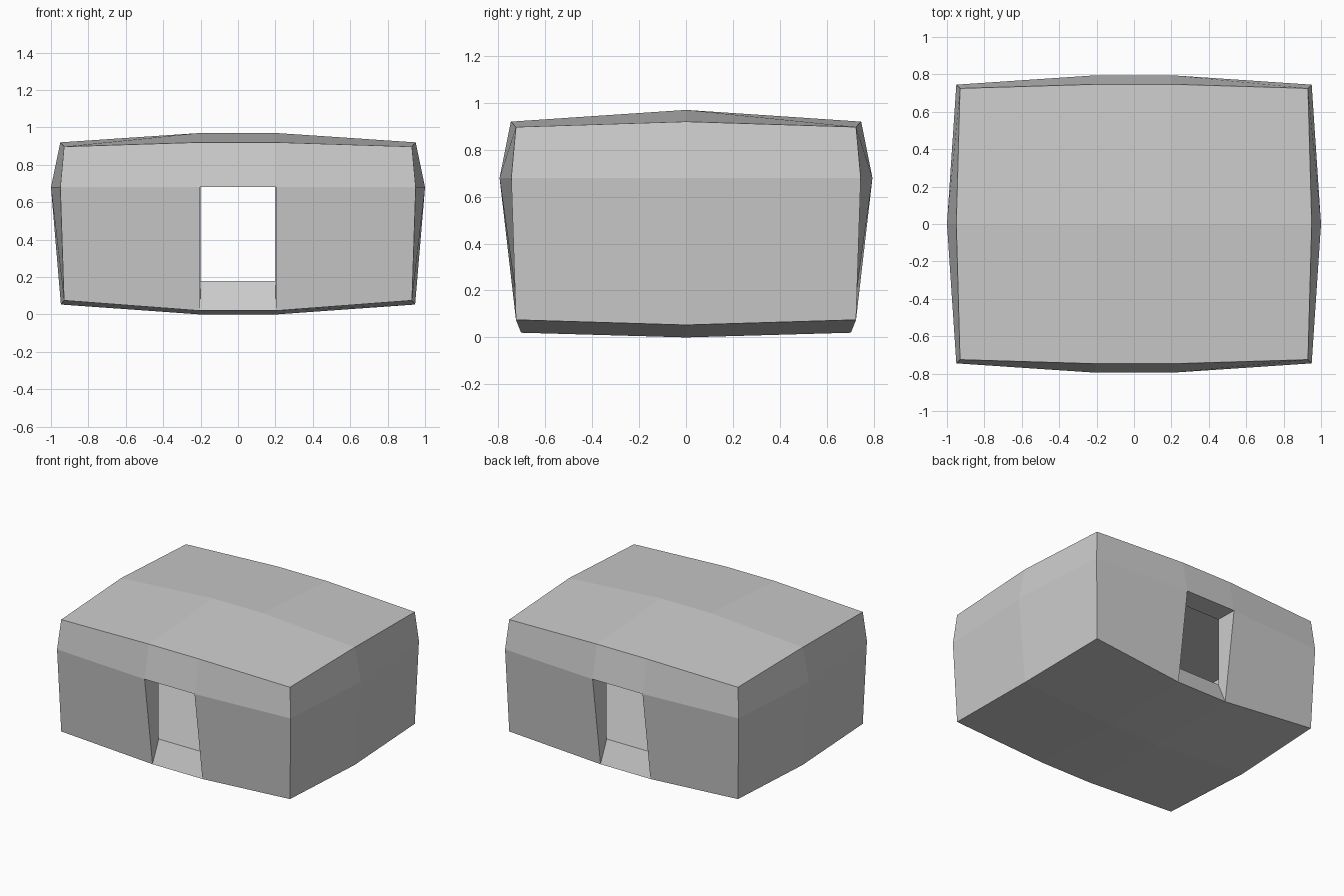
import bpy, bmesh

if "Cube" in bpy.data.objects:
    bpy.data.objects.remove(bpy.data.objects["Cube"])

# Outer skin, one quarter: (is_x_end, is_y_end, level) -> x, y, z
OUTER = {
    (1, 1, 0): (.93, .725, .075), (0, 1, 0): (.203, .703, .02),
    (1, 0, 0): (.947, 0, .053), (0, 0, 0): (.203, 0, 0),
    (1, 1, 1): (.95, .745, .68), (0, 1, 1): (.203, .795, .68),
    (1, 0, 1): (1, 0, .68),
    (1, 1, 2): (.93, .725, .897), (0, 1, 2): (.203, .747, .92),
    (1, 0, 2): (.95, 0, .92), (0, 0, 2): (.203, 0, .97),
}


def outer(i, j, k):
    x, y, z = OUTER[(int(i in (0, 3)), int(j != 1), k)]
    return (x if i > 1 else -x, y * (j - 1), z)


# Inner room: plain box with the same layout
def inner(i, j, k):
    return ((-.835, -.2, .2, .835)[i], (-.635, 0, .635)[j], (.18, .68, .79)[k])


bm = bmesh.new()


def shell(point):
    verts = {}

    def v(*c):
        if c not in verts:
            verts[c] = bm.verts.new(point(*c))
        return verts[c]

    def quad(*cs):
        bm.faces.new([v(*c) for c in cs])

    # Floor and roof
    for k in (0, 2):
        for i in range(3):
            for j in range(2):
                quad((i, j, k), (i + 1, j, k), (i + 1, j + 1, k), (i, j + 1, k))
    # Side walls
    for i in (0, 3):
        for j in range(2):
            for k in range(2):
                quad((i, j, k), (i, j + 1, k), (i, j + 1, k + 1), (i, j, k + 1))
    # Front and back walls, leaving the doorways open
    for j in (0, 2):
        for i in range(3):
            for k in range(2):
                if (i, k) != (1, 0):
                    quad((i, j, k), (i + 1, j, k), (i + 1, j, k + 1), (i, j, k + 1))
    return verts


skin, room = shell(outer), shell(inner)

# Doorway jambs, lintels and sloping sills
for j in (0, 2):
    loop = [(1, j, 0), (2, j, 0), (2, j, 1), (1, j, 1)]
    for a, b in zip(loop, loop[1:] + loop[:1]):
        bm.faces.new([skin[a], skin[b], room[b], room[a]])

bmesh.ops.recalc_face_normals(bm, faces=bm.faces)
mesh = bpy.data.meshes.new("hut_shell")
bm.to_mesh(mesh)
bm.free()
bpy.context.collection.objects.link(bpy.data.objects.new("hut_shell", mesh))
